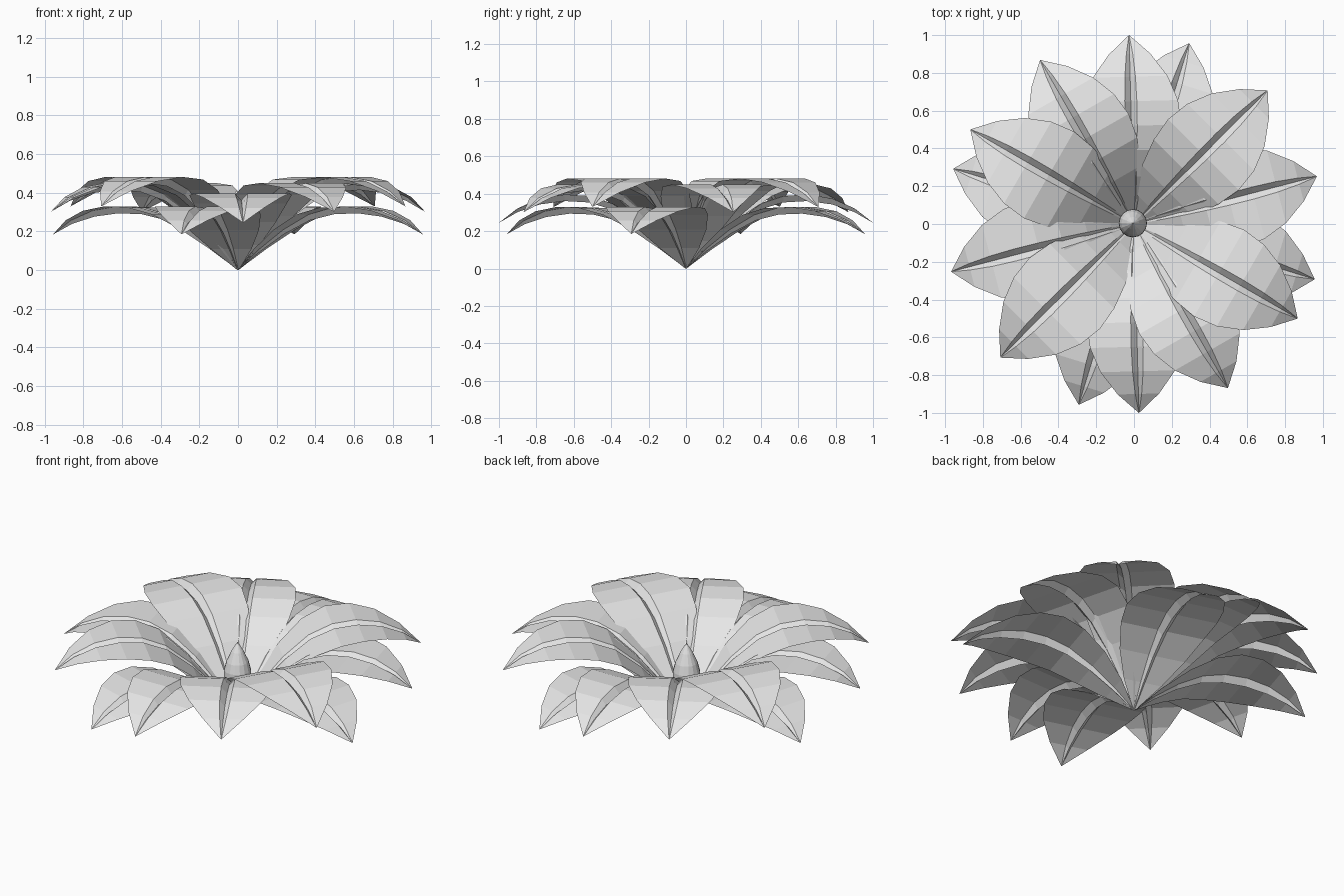
import bpy, bmesh, math

if "Cube" in bpy.data.objects:
    bpy.data.objects.remove(bpy.data.objects["Cube"])

mat = bpy.data.materials.new("pale grey")
mat.diffuse_color = (0.8, 0.8, 0.8, 1)
mat.use_nodes = True
mat.node_tree.nodes["Principled BSDF"].inputs["Base Color"].default_value = mat.diffuse_color

# leaf stations: distance from centre, relative height, half width, rib half width
STATIONS = [
    (0.00, 0.00, 0.004, 0.002),
    (0.12, 0.33, 0.110, 0.012),
    (0.25, 0.63, 0.190, 0.020),
    (0.39, 0.87, 0.242, 0.027),
    (0.52, 0.98, 0.265, 0.031),
    (0.65, 1.00, 0.250, 0.032),
    (0.78, 0.94, 0.198, 0.028),
    (0.90, 0.80, 0.110, 0.017),
    (1.00, 0.60, 0.001, 0.0005),
]


def make_object(name, bm):
    me = bpy.data.meshes.new(name)
    bm.to_mesh(me)
    bm.free()
    me.materials.append(mat)
    ob = bpy.data.objects.new(name, me)
    bpy.context.collection.objects.link(ob)
    return ob


def leaf(name, angle, peak, tip):
    """Arching pointed leaf with a folded groove along its middle."""
    bm = bmesh.new()
    a = math.radians(angle)
    c, s = math.cos(a), math.sin(a)
    rows = []
    for r, h, w, rib in STATIONS:
        z = peak * h + (tip - peak * 0.6) * r ** 5
        row = []
        for y, dz in ((-w, 0), (-rib, 0), (0, -rib * 1.1), (rib, 0), (w, 0)):
            row.append(bm.verts.new((r * c - y * s, r * s + y * c, max(z + dz, 0))))
        rows.append(row)
    for p, q in zip(rows, rows[1:]):
        for i in range(4):
            bm.faces.new((p[i], q[i], q[i + 1], p[i + 1]))
    return make_object(name, bm)


# leaf tiers: name, angles, peak height, tip height
TIERS = [
    ("outer_leaf", (73, 163, 253, 343), 0.33, 0.185),
    ("lower_leaf", (91.5, 271.5), 0.395, 0.245),
    ("middle_leaf", (14.6, 119.8, 194.6, 299.8), 0.445, 0.302),
    ("upper_leaf", (45, 150, 225, 330), 0.476, 0.33),
]
for name, angles, peak, tip in TIERS:
    for i, a in enumerate(angles):
        leaf(f"{name}_{i + 1}", a, peak, tip)

# central bud: turned profile
PROFILE = [(0.008, 0.05), (0.055, 0.14), (0.075, 0.21), (0.073, 0.25),
           (0.06, 0.30), (0.033, 0.36), (0.0, 0.415)]
N = 16
bm = bmesh.new()
rings = [[bm.verts.new((r * math.cos(2 * math.pi * k / N) - 0.006,
                        r * math.sin(2 * math.pi * k / N) + 0.004, z)) for k in range(N)]
         for r, z in PROFILE]
for p, q in zip(rings, rings[1:]):
    for k in range(N):
        j = (k + 1) % N
        bm.faces.new((p[k], p[j], q[j], q[k]))
bm.faces.new(rings[0][::-1])
bmesh.ops.remove_doubles(bm, verts=bm.verts, dist=1e-5)
make_object("centre_bud", bm)
